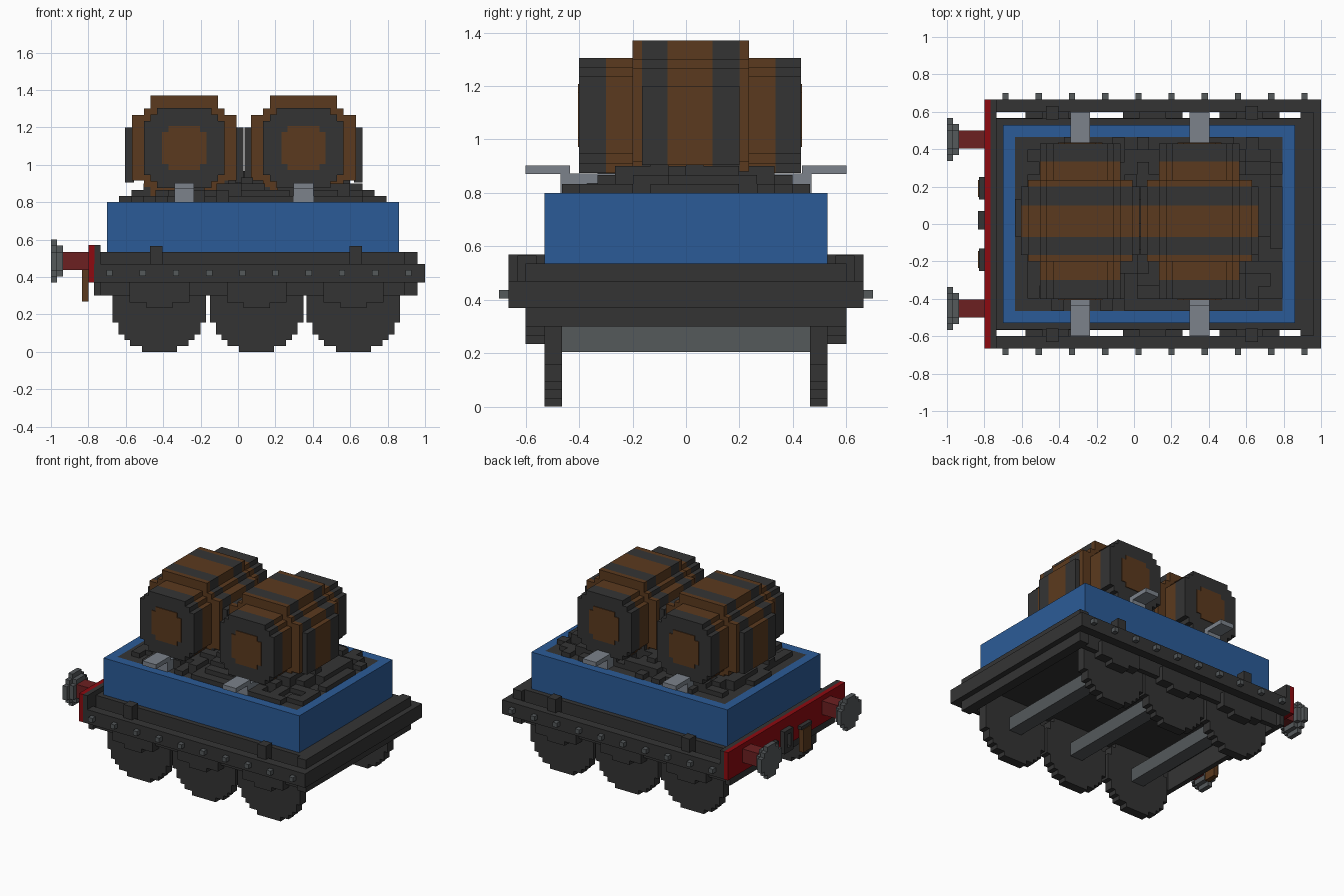
import bpy, bmesh, math, random
from mathutils import Vector

cube = bpy.data.objects.get("Cube")
if cube:
    bpy.data.objects.remove(cube, do_unlink=True)
random.seed(4)


def material(name, rgb):
    m = bpy.data.materials.new(name)
    m.use_nodes = True
    m.diffuse_color = (*rgb, 1)
    m.node_tree.nodes["Principled BSDF"].inputs["Base Color"].default_value = (*rgb, 1)
    return m


DARK = material("charcoal", (0.034, 0.034, 0.034))
BLUE = material("blue", (0.024, 0.105, 0.31))
BROWN = material("wood brown", (0.105, 0.042, 0.013))
RED = material("beam red", (0.27, 0.003, 0.005))
MAROON = material("buffer maroon", (0.15, 0.014, 0.015))
STEEL = material("light steel", (0.2, 0.225, 0.26))
GREY = material("iron grey", (0.09, 0.1, 0.105))


def add_box(bm, x0, x1, y0, y1, z0, z1):
    res = bmesh.ops.create_cube(bm, size=1)
    for v in res["verts"]:
        v.co = Vector((x0 + (v.co.x + .5) * (x1 - x0),
                       y0 + (v.co.y + .5) * (y1 - y0),
                       z0 + (v.co.z + .5) * (z1 - z0)))


def finish(name, bm, mat):
    bmesh.ops.recalc_face_normals(bm, faces=bm.faces)
    me = bpy.data.meshes.new(name)
    bm.to_mesh(me)
    bm.free()
    me.materials.append(mat)
    ob = bpy.data.objects.new(name, me)
    bpy.context.collection.objects.link(ob)
    return ob


def boxes(name, mat, *dims, mirror=False):
    """One object from several boxes, optionally repeated on the other y side."""
    bm = bmesh.new()
    for x0, x1, y0, y1, z0, z1 in dims:
        add_box(bm, x0, x1, y0, y1, z0, z1)
        if mirror:
            add_box(bm, x0, x1, -y1, -y0, z0, z1)
    return finish(name, bm, mat)


def stepped(quarter):
    """Full stepped outline from quarter (half width, half height) stairs."""
    q = []
    for i, (a, b) in enumerate(quarter):
        q.append((a, b))
        if i + 1 < len(quarter) and quarter[i + 1][0] != a:
            q.append((quarter[i + 1][0], b))
    r = q[::-1]
    return (q + [(-a, b) for a, b in r] + [(-a, -b) for a, b in q]
            + [(a, -b) for a, b in r])


def prism(name, mat, quarter, cu, cz, d0, d1, axis="y"):
    """Extrude a stepped outline along y or x."""
    bm = bmesh.new()
    rings = []
    for d in (d0, d1):
        rings.append([bm.verts.new((cu + a, d, cz + b) if axis == "y" else (d, cu + a, cz + b))
                      for a, b in stepped(quarter)])
    n = len(rings[0])
    for i in range(n):
        j = (i + 1) % n
        bm.faces.new((rings[0][i], rings[0][j], rings[1][j], rings[1][i]))
    bm.faces.new(rings[0])
    bm.faces.new(rings[1][::-1])
    return finish(name, bm, mat)


def round_stairs(rad, v):
    """Quarter stairs approximating a circle on a grid of step v."""
    out = []
    for k in range(int(round(rad / v))):
        h = math.sqrt(max(rad ** 2 - ((k + .5) * v) ** 2, 0))
        a = max(round(h / v), 1) * v
        if out and out[-1][0] == a:
            out.pop()
        out.append((a, (k + 1) * v))
    return out


# Chassis
boxes("deck", DARK, (-.77, .96, -.565, .565, .44, .535), (.89, .96, -.6, .6, .44, .535))
boxes("side_rail", DARK, (-.77, 1, .6, .665, .37, .47), mirror=True)
boxes("end_rail", DARK, (.89, 1, -.665, .665, .37, .47))
boxes("lower_end_beams", DARK, (-.77, -.735, -.6, .6, .3, .37), (.89, .96, -.6, .6, .3, .44))
boxes("lower_side_rail", DARK, (-.77, .96, .53, .567, .3, .45), mirror=True)
boxes("rail_posts", DARK, *[(x - .033, x + .033, .56, .63, .44, .565) for x in (-.437, .63)],
      mirror=True)
boxes("rivets", GREY, *[(-.703 + i * .1775, -.67 + i * .1775, .66, .7, .405, .437)
                        for i in range(10)], mirror=True)

# Buffer beam and coupling
boxes("buffer_beam", RED, (-.8, -.768, -.665, .665, .37, .57))
boxes("beam_backing", DARK, (-.768, -.735, -.665, .665, .37, .57))
boxes("coupling_hook", DARK, (-.835, -.8, -.03, .07, .47, .5), (-.835, -.8, -.03, .07, .34, .375),
      (-.835, -.8, -.03, .0, .34, .5), (-.835, -.8, .04, .07, .34, .5))
for s in (1, -1):
    boxes("coupling_hose", BROWN, (-.835, -.8, s * .19 - .045, s * .19 + .045, .27, .437))
    boxes("hose_clip", DARK, (-.83, -.8, s * .19 - .06, s * .19 + .06, .437, .46))
    boxes("buffer_shaft", MAROON, (-.95, -.8, s * .452 - .048, s * .452 + .048, .437, .535))
    prism("buffer_head", GREY, [(.115, .05), (.083, .083), (.05, .115)],
          s * .452, .485, -1, -.967, "x")
    prism("buffer_head_back", GREY, [(.083, .05), (.05, .083)], s * .452, .485, -.967, -.935, "x")

# Wheels, axles and axle boxes
for x in (-.42, .1, .617):
    for s in (1, -1):
        prism("wheel", DARK, round_stairs(.25, .25 / 8), x, .25, s * .465, s * .53)
    boxes("axle", GREY, (x - .05, x + .05, -.47, .47, .205, .3))
    boxes("axle_box", DARK, (x - .07, x + .07, .53, .6, .235, .45),
          (x - .16, x + .16, .53, .6, .265, .37), (x - .235, x + .235, .53, .567, .3, .37),
          mirror=True)

# Blue body
boxes("body_walls", BLUE, (-.7, .86, -.53, -.465, .535, .8), (-.7, .86, .465, .53, .535, .8),
      (-.7, -.635, -.465, .465, .535, .8), (.795, .86, -.465, .465, .535, .8))

# Lumpy load, higher toward the middle
bm = bmesh.new()
add_box(bm, -.635, .795, -.465, .465, .535, .785)
NX, NY = 22, 14
dx, dy = 1.43 / NX, .93 / NY
for i in range(NX):
    for j in range(NY):
        x, y = -.635 + i * dx, -.465 + j * dy
        u = abs(x + dx / 2 - .08) / .715
        w = abs(y + dy / 2) / .465
        rise = 4.6 * min(1, 2.2 * (1 - u)) * (1 - w ** 1.6) + random.uniform(-.9, .9)
        top = .8 + .0333 * min(max(round(rise), 0), 5)
        add_box(bm, x, x + dx, y, y + dy, .78, top)
finish("coal_load", bm, DARK)

# Steel brackets hooked over the walls
for x in (-.287, .35):
    boxes("bracket", STEEL, (x - .053, x + .053, .435, .6, .87, .902),
          (x - .053, x + .053, .24, .47, .835, .872),
          (x - .053, x + .053, .37, .47, .8, .836), mirror=True)

# Barrels lying along y: slices of (start, end, outline, material)
END = [(.215, .145), (.18, .18), (.145, .215)]
MID = [(.28, .175), (.215, .21), (.18, .28)]
SLICES = [(-.4, -.3, END, DARK), (-.3, -.2, END, BROWN), (-.2, -.165, MID, BROWN),
          (-.165, -.07, MID, DARK), (-.07, .1, MID, BROWN), (.1, .2, MID, DARK),
          (.2, .235, MID, BROWN), (.235, .335, END, BROWN), (.335, .43, END, DARK)]
for cx in (-.287, .35):
    for y0, y1, outline, mat in SLICES:
        prism("barrel_hoop" if mat == DARK else "barrel_staves", mat, outline, cx, 1.09, y0, y1)
        if -.17 < y0 < .15:  # widened belly
            boxes("barrel_belly", mat, (cx - .316, cx - .27, y0, y1, .905, 1.2),
                  (cx + .27, cx + .316, y0, y1, .905, 1.2))
    for y0, y1 in ((-.405, -.4), (.43, .435)):
        prism("barrel_lid", BROWN, [(.118, .085), (.085, .118)], cx, 1.09, y0, y1)
